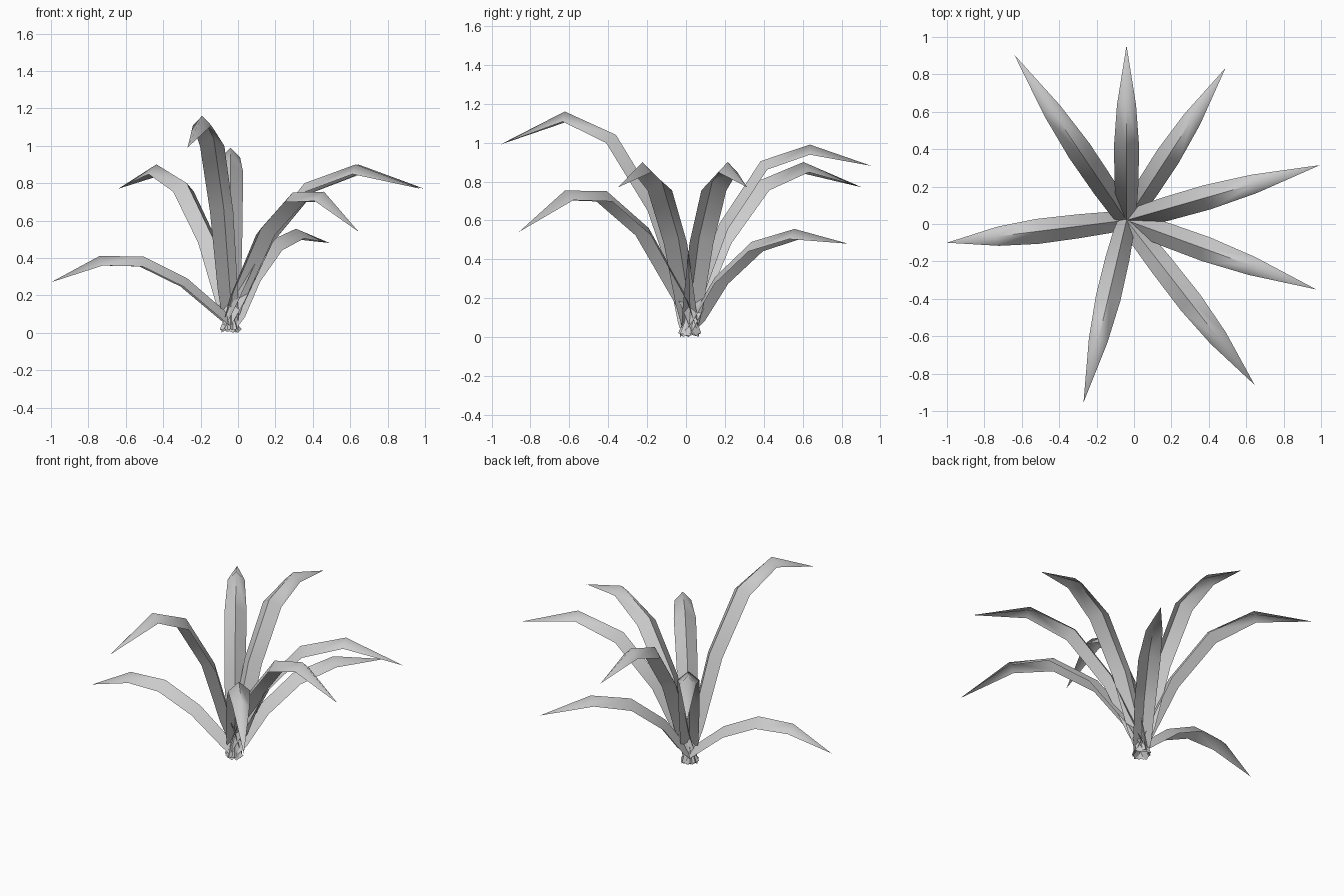
import bpy
import bmesh
from mathutils import Vector

cube = bpy.data.objects.get("Cube")
if cube:
    bpy.data.objects.remove(cube, do_unlink=True)

# Single plain grey
grey = bpy.data.materials.new("leaf_grey")
grey.use_nodes = True
colour = (0.6, 0.6, 0.6, 1)
grey.diffuse_color = colour
bsdf = grey.node_tree.nodes["Principled BSDF"]
bsdf.inputs["Base Color"].default_value = colour
bsdf.inputs["Roughness"].default_value = 0.8

ROOT = Vector((-0.04, 0.02, 0))
HALF_WIDTHS = (0.04, 0.055, 0.064, 0.067, 0.051)
DEPTHS = (0.035, 0.048, 0.052, 0.055, 0.052)
ARCHED = (0.16, 0.39, 0.66)      # outward fractions of the three bends
DROOPING = (0.24, 0.485, 0.73)


def make_leaf(name, tip, bends, heights):
    """Folded blade: a central ridge with two edges hanging below it."""
    outward = Vector((tip[0], tip[1], 0)) - ROOT
    reach = outward.length
    outward.normalize()
    side = Vector((-outward.y, outward.x, 0))
    # The foot starts just across the centre, so the leaves interlock
    ridge = [(-0.06, 0.02), (0.02, 0.37 * heights[0])]
    ridge += [(t * reach, z) for t, z in zip(bends, heights)]
    ridge.append((reach, tip[2]))
    points = [ROOT + outward * r + Vector((0, 0, z)) for r, z in ridge]

    bm = bmesh.new()
    rows = []
    for i, (half, depth) in enumerate(zip(HALF_WIDTHS, DEPTHS)):
        before = (points[i] - points[max(i - 1, 0)]).normalized()
        after = (points[i + 1] - points[i]).normalized()
        under = side.cross((before + after).normalized())
        row = []
        for s in (-1, 0, 1):
            p = points[i] + side * half * s + under * depth * abs(s)
            p.z = max(p.z, 0)
            row.append(bm.verts.new(p))
        rows.append(row)
    end = bm.verts.new(points[-1])
    for a, b in zip(rows, rows[1:]):
        for k in (0, 1):
            bm.faces.new((a[k], b[k], b[k + 1], a[k + 1]))
    for k in (0, 1):
        bm.faces.new((rows[-1][k], end, rows[-1][k + 1]))

    # Smooth blade with a sharp ridge that softens towards the tip
    for face in bm.faces:
        face.smooth = True
    for a, b in zip(rows, rows[1:]):
        bm.edges.get((a[1], b[1])).smooth = False

    mesh = bpy.data.meshes.new(name)
    bm.to_mesh(mesh)
    bm.free()
    mesh.materials.append(grey)
    bpy.context.collection.objects.link(bpy.data.objects.new(name, mesh))


# Leaves around the crown: tip, bend spacing, bend heights
make_leaf("back_right_leaf", (-0.64, 0.905, 0.77), ARCHED, (0.51, 0.80, 0.90))
make_leaf("back_leaf", (-0.04, 0.955, 0.88), ARCHED, (0.58, 0.905, 0.99))
make_leaf("back_left_leaf", (0.49, 0.835, 0.48), ARCHED, (0.31, 0.49, 0.556))
make_leaf("left_rear_leaf", (0.995, 0.315, 0.77), ARCHED, (0.51, 0.80, 0.90))
make_leaf("left_front_leaf", (0.975, -0.35, 0.77), ARCHED, (0.51, 0.80, 0.90))
make_leaf("front_left_leaf", (0.645, -0.86, 0.54), DROOPING, (0.56, 0.75, 0.754))
make_leaf("front_leaf", (-0.27, -0.955, 0.99), ARCHED, (0.67, 1.04, 1.16))
make_leaf("right_leaf", (-1.0, -0.10, 0.27), DROOPING, (0.29, 0.408, 0.41))
